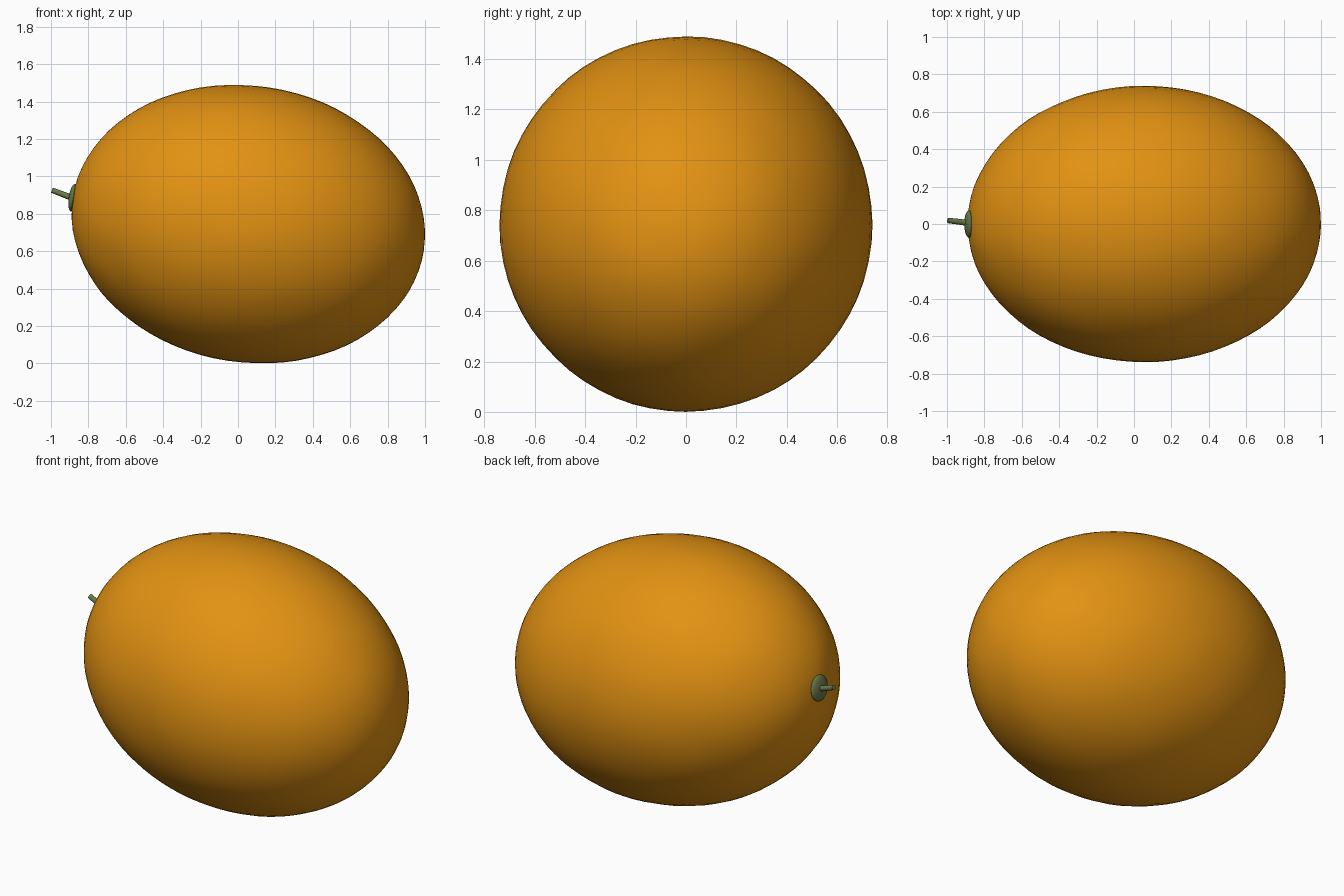
import bpy, bmesh, math
from mathutils import Vector, Matrix, noise

if "Cube" in bpy.data.objects:
    bpy.data.objects.remove(bpy.data.objects["Cube"])

def material(name, rgb):
    m = bpy.data.materials.new(name)
    m.diffuse_color = (*rgb, 1)
    m.use_nodes = True
    m.node_tree.nodes["Principled BSDF"].inputs["Base Color"].default_value = m.diffuse_color
    return m

orange = material("orange skin", (0.76, 0.285, 0.006))
green = material("stem green", (0.145, 0.195, 0.065))

TILT = math.radians(8.55)
CENTRE = Vector((0.055, 0, 0.745))
# local z is the long axis of the fruit, pointing to the stem end (left and up)
AXIS = Vector((-math.cos(TILT), 0, math.sin(TILT)))
FRAME = Matrix.Translation(CENTRE) @ AXIS.to_track_quat('Z', 'Y').to_matrix().to_4x4()

def finish(name, bm, mat):
    bmesh.ops.recalc_face_normals(bm, faces=bm.faces)
    for f in bm.faces:
        f.smooth = True
    me = bpy.data.meshes.new(name)
    bm.to_mesh(me)
    bm.free()
    me.materials.append(mat)
    ob = bpy.data.objects.new(name, me)
    bpy.context.collection.objects.link(ob)
    bpy.context.view_layer.objects.active = ob
    ob.select_set(True)
    bpy.ops.object.shade_smooth_by_angle(angle=math.radians(40))
    ob.select_set(False)
    return ob

# Fruit body: tilted ellipsoid with a faintly uneven skin
bm = bmesh.new()
bmesh.ops.create_uvsphere(bm, u_segments=64, v_segments=40, radius=1)
for v in bm.verts:
    bump = 1 + 0.003 * noise.noise(v.co * 4)
    v.co = Vector((v.co.x * 0.739, v.co.y * 0.739, v.co.z * 0.949)) * bump
bm.transform(FRAME)
finish("fruit_body", bm, orange)

# Calyx: flattened button on the stem end
bm = bmesh.new()
bmesh.ops.create_uvsphere(bm, u_segments=24, v_segments=12, radius=1)
bm.transform(FRAME @ Matrix.Translation((0, 0, 0.947)) @ Matrix.Diagonal((0.074, 0.074, 0.024, 1)))
finish("calyx", bm, green)

# Stem: short thin stalk, leaning slightly up and to the back
start, end = Vector((-0.87, 0.004, 0.879)), Vector((-0.994, 0.019, 0.926))
d = end - start
bm = bmesh.new()
bmesh.ops.create_cone(bm, cap_ends=True, segments=12, radius1=0.0165, radius2=0.0145, depth=d.length)
bm.transform(Matrix.Translation((start + end) / 2) @ d.to_track_quat('Z', 'Y').to_matrix().to_4x4())
finish("stem", bm, green)
